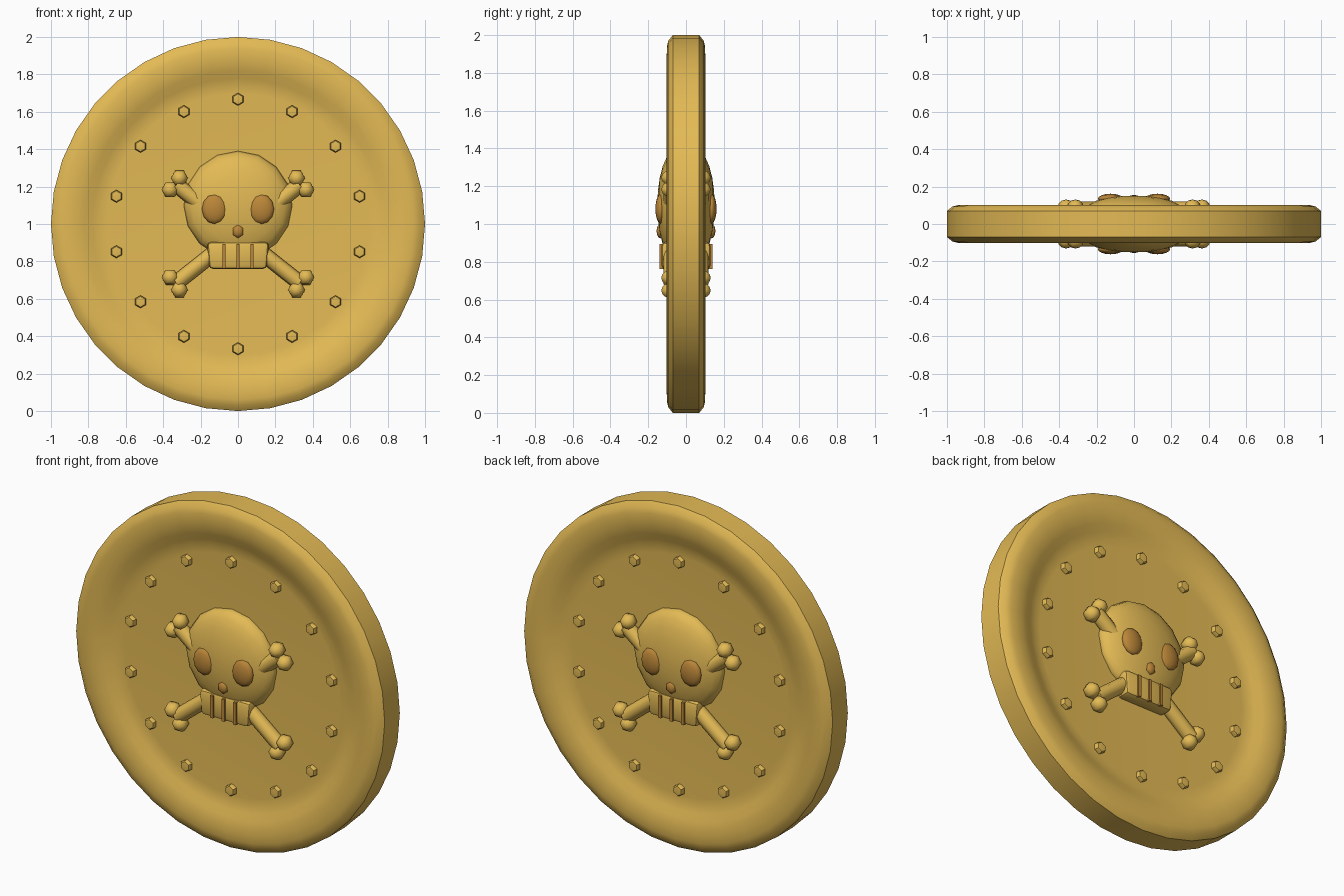
import bpy, bmesh
from math import sin, cos, pi, radians
from mathutils import Vector, Matrix

if "Cube" in bpy.data.objects:
    bpy.data.objects.remove(bpy.data.objects["Cube"])


def material(name, color):
    m = bpy.data.materials.new(name)
    m.diffuse_color = color
    m.use_nodes = True
    m.node_tree.nodes["Principled BSDF"].inputs["Base Color"].default_value = m.diffuse_color
    return m


GOLD = material("gold", (0.77, 0.49, 0.09, 1))
DARK = material("dark_gold", (0.50, 0.24, 0.04, 1))


def finish(bm, name, mat=GOLD, mirror=(False, True, False), angle=40):
    bmesh.ops.recalc_face_normals(bm, faces=bm.faces)
    me = bpy.data.meshes.new(name)
    bm.to_mesh(me)
    bm.free()
    me.materials.append(mat)
    me.shade_smooth()
    me.set_sharp_from_angle(angle=radians(angle))
    ob = bpy.data.objects.new(name, me)
    bpy.context.collection.objects.link(ob)
    if any(mirror):
        mod = ob.modifiers.new("mirror", "MIRROR")
        mod.use_axis = mirror
        mod.use_mirror_merge = False
    return ob


def lathe(bm, profile, n, center=(0, 0, 0), sx=1.0, sz=1.0, phase=pi / 2):
    """Revolve (radius, y) points about the y axis through center."""
    c = Vector(center)
    rings = []
    for r, y in profile:
        count = 1 if r == 0 else n
        rings.append([bm.verts.new(c + Vector((sx * r * cos(phase + 2 * pi * i / n), y,
                                               sz * r * sin(phase + 2 * pi * i / n))))
                      for i in range(count)])
    for a, b in zip(rings, rings[1:]):
        for i in range(n):
            j = (i + 1) % n
            quad = [a[i % len(a)], a[j % len(a)], b[j % len(b)], b[i % len(b)]]
            bm.faces.new(list(dict.fromkeys(quad)))


def ball(bm, center, rx, ry, rz, n, rings, phase=pi / 2):
    prof = [(0 if k in (0, rings) else sin(pi * k / rings), -ry * cos(pi * k / rings))
            for k in range(rings + 1)]
    lathe(bm, prof, n, center, rx, rz, phase)


def box(bm, center, size, bevel=0.0):
    mat = Matrix.Translation(center) @ Matrix.Diagonal((*size, 1))
    bmesh.ops.create_cube(bm, size=1, matrix=mat)
    if bevel:
        bmesh.ops.bevel(bm, geom=bm.edges[:], offset=bevel, segments=2,
                        profile=0.5, affect='EDGES')


# Coin disc with a rounded raised rim on both faces
half = [(0, -.055), (.70, -.055), (.74, -.058), (.78, -.070), (.82, -.087), (.86, -.098),
        (.90, -.102), (.94, -.101), (.97, -.094), (1, -.07)]
bm = bmesh.new()
lathe(bm, half + [(r, -y) for r, y in reversed(half)], 36, (0, 0, 1))
finish(bm, "coin")

# The disc already has both faces
bpy.data.objects["coin"].modifiers.clear()

# Ring of fourteen hexagonal studs
bm = bmesh.new()
for k in range(14):
    a = pi / 2 + 2 * pi * k / 14
    lathe(bm, [(0, -.082), (.028, -.079), (.034, -.070), (.034, -.045), (0, -.045)], 6,
          (.667 * cos(a), 0, 1 + .667 * sin(a)))
finish(bm, "studs")

# Skull dome
bm = bmesh.new()
ball(bm, (0, -.055, 1.1), .29, .097, .29, 16, 12)
finish(bm, "skull", angle=60)

# Jaw, slightly narrower at the bottom
bm = bmesh.new()
box(bm, (0, -.085, .832), (.32, .09, .145), .022)
for v in bm.verts:
    v.co.x *= 1 + (v.co.z - .832) * .5
finish(bm, "jaw")

# Gaps between the teeth
bm = bmesh.new()
for x in (-.075, 0, .075):
    box(bm, (x, -.12, .828), (.018, .038, .13))
finish(bm, "tooth_gaps", DARK)

# Eye sockets and nose
bm = bmesh.new()
ball(bm, (.125, -.134, 1.08), .068, .028, .08, 12, 8)
finish(bm, "eye_sockets", DARK, (True, True, False), 60)
bm = bmesh.new()
ball(bm, (0, -.136, .962), .032, .02, .038, 6, 6)
finish(bm, "nose", DARK, angle=60)

# One bone shaft, mirrored into a cross
bm = bmesh.new()
start, end = Vector((-.33, -.078, .685)), Vector((.33, -.078, 1.21))
d = end - start
rot = d.to_track_quat('Z', 'Y').to_matrix().to_4x4()
bmesh.ops.create_cone(bm, cap_ends=True, segments=8, radius1=.042, radius2=.042,
                      depth=d.length, matrix=Matrix.Translation((start + end) / 2) @ rot)
finish(bm, "bone_shafts", mirror=(True, True, False), angle=50)

# Paired knobs at the bone ends
bm = bmesh.new()
for x, z in ((.363, 1.183), (.313, 1.245), (.363, .715), (.313, .648)):
    ball(bm, (x, -.085, z), .046, .046, .046, 6, 6, 0)
finish(bm, "bone_knobs", mirror=(True, True, False), angle=65)
